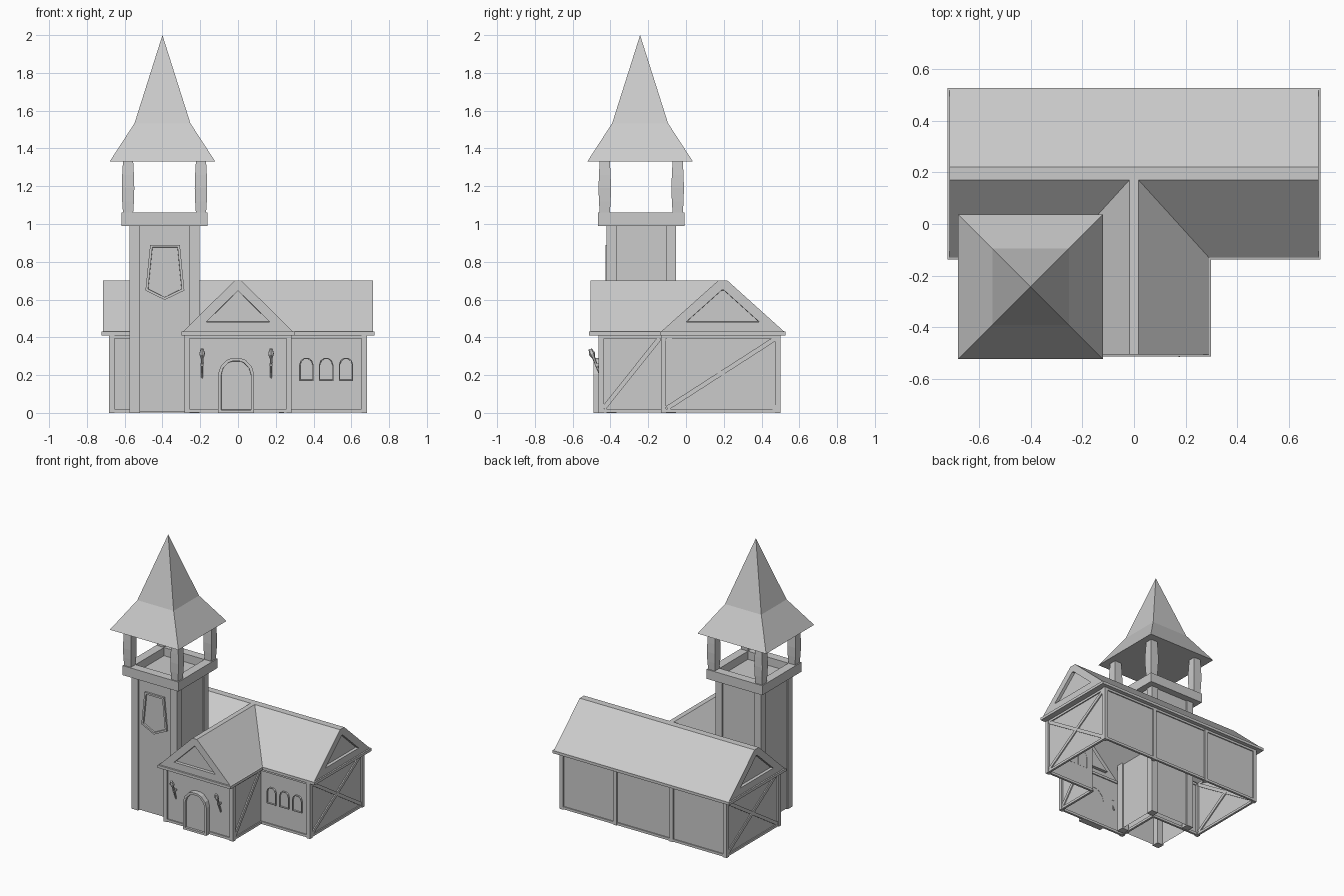
import bpy, bmesh
from mathutils import Vector, Matrix

if "Cube" in bpy.data.objects:
    bpy.data.objects.remove(bpy.data.objects["Cube"])


def finish(name, bm, normals=True):
    if normals:
        bmesh.ops.recalc_face_normals(bm, faces=bm.faces[:])
    me = bpy.data.meshes.new(name)
    bm.to_mesh(me)
    bm.free()
    ob = bpy.data.objects.new(name, me)
    bpy.context.collection.objects.link(ob)
    return ob


def beams(name, items):
    """Each item: start, end, face normal, width, depth."""
    bm = bmesh.new()
    for p, q, n, w, t in items:
        p, q, n = Vector(p), Vector(q), Vector(n)
        d = (q - p).normalized()
        m = Matrix((n * t, d.cross(n) * w, q - p)).transposed().to_4x4()
        m.translation = (p + q) / 2
        bmesh.ops.create_cube(bm, size=1, matrix=m)
    return finish(name, bm)


def loft(bm, rings):
    loops = [[bm.verts.new(p) for p in r] for r in rings]
    for a, b in zip(loops, loops[1:]):
        for i in range(len(a)):
            j = (i + 1) % len(a)
            bm.faces.new((a[i], a[j], b[j], b[i]))
    return loops


def square(cx, cy, h, z):
    return [(cx + sx * h, cy + sy * h, z) for sx, sy in ((-1, -1), (1, -1), (1, 1), (-1, 1))]


def recess(bm, face, rim, depth):
    bmesh.ops.inset_individual(bm, faces=[face], thickness=rim, use_even_offset=True)
    bmesh.ops.inset_individual(bm, faces=[face], thickness=0.001, depth=-depth, use_even_offset=True)


def framed_panel(name, pts, y_wall, y_front, rim, sink):
    """Raised outline on a front wall, with a sunken panel."""
    bm = bmesh.new()
    loops = loft(bm, [[(x, y, z) for x, z in pts] for y in (y_wall, y_front)])
    face = bm.faces.new(loops[1])
    bm.normal_update()
    if face.normal.y > 0:
        face.normal_flip()
    recess(bm, face, rim, sink)
    return finish(name, bm)


def arch(cx, h, z0, z1, z2, cut):
    """Doorway outline with a faceted head."""
    right = [(h, z0), (h, z1)] + cut + [(cut[-1][0] * 0.45, z2)]
    return [(cx + x, z) for x, z in right] + [(cx - x, z) for x, z in reversed(right)]


def tee(hx, wx, yf, yh, yb, z):
    return [(-hx, yb, z), (-hx, yh, z), (-wx, yh, z), (-wx, yf, z),
            (wx, yf, z), (wx, yh, z), (hx, yh, z), (hx, yb, z)]


# T-shaped hall and porch walls, open underneath
WALL = (0.67, 0.272, -0.452, -0.12, 0.49)
EAVE = (0.722, 0.298, -0.513, -0.138, 0.527)
ROOF = (0.714, 0.29, -0.505, -0.13, 0.518)
bm = bmesh.new()
loft(bm, [tee(*WALL, 0.005), tee(*WALL, 0.41)])
finish("hall_walls", bm)

# Eave band and joined gable roofs
bm = bmesh.new()
rim = loft(bm, [tee(*WALL, 0.41), tee(*EAVE, 0.41), tee(*EAVE, 0.43), tee(*ROOF, 0.432)])[-1]
Z = 0.70
front, back, wing = {}, {}, {}
for s in (-1, 1):
    front[s] = bm.verts.new((s * 0.714, 0.17, Z))
    back[s] = bm.verts.new((s * 0.714, 0.22, Z))
    wing[s] = (bm.verts.new((s * 0.018, -0.505, Z)), bm.verts.new((s * 0.018, 0.17, Z)))
bl, fl, vl, pl, pr, vr, fr, br = rim
# slopes and flat ridges
for vs in ((fl, vl, wing[-1][1], front[-1]), (fr, front[1], wing[1][1], vr),
           (vl, pl, wing[-1][0], wing[-1][1]), (pr, vr, wing[1][1], wing[1][0]),
           (wing[-1][0], wing[1][0], wing[1][1], wing[-1][1]),
           (front[-1], wing[-1][1], wing[1][1], front[1], back[1], back[-1]),
           (bl, back[-1], back[1], br)):
    bm.faces.new(vs)
gables = [bm.faces.new(v) for v in ((bl, fl, front[-1], back[-1]), (fr, br, back[1], front[1]),
                                    (pl, pr, wing[1][0], wing[-1][0]))]
bmesh.ops.recalc_face_normals(bm, faces=bm.faces[:])
bm.normal_update()
for g, out in zip(gables, ((-1, 0, 0), (1, 0, 0), (0, -1, 0))):
    if g.normal.dot(Vector(out)) < 0:
        bmesh.ops.reverse_faces(bm, faces=bm.faces[:])
        bm.normal_update()
    recess(bm, g, 0.05, 0.022)
finish("roof", bm, False)

# Timber frame: corner posts, back posts, sills and top plates
posts = [(s * 0.668, y) for s in (-1, 1) for y in (-0.119, 0.486)]
posts += [(s * 0.27, -0.449) for s in (-1, 1)] + [(s * 0.23, 0.486) for s in (-1, 1)]
beams("wall_posts", [((x, y, 0), (x, y, 0.41), (1, 0, 0), 0.028, 0.028) for x, y in posts])
rails = []
for z in (0.012, 0.403):
    o = tee(*WALL, z)
    for p, q in zip(o, o[1:] + o[:1]):
        n = (Vector(q) - Vector(p)).normalized().cross(Vector((0, 0, 1)))
        rails.append((p, q, n, 0.018, 0.016))
beams("wall_rails", rails)

# Diagonal braces on the ends and porch sides
braces = []
for s in (-1, 1):
    n = (1, 0, 0)
    x = s * 0.67
    braces += [((x, -0.10, 0.025), (x, 0.475, 0.395), n, 0.024, 0.016),
               ((x, -0.10, 0.395), (x, 0.475, 0.025), n, 0.024, 0.014)]
    x = s * 0.272
    braces.append(((x, -0.435, 0.025), (x, -0.14, 0.395), n, 0.024, 0.016))
beams("wall_braces", braces)

# Door and windows
framed_panel("door", arch(-0.01, 0.095, 0, 0.205, 0.29, [(0.083, 0.245), (0.05, 0.28)]),
             -0.45, -0.49, 0.016, 0.015)
for i, x in enumerate((0.362, 0.467, 0.572)):
    framed_panel("window_%d" % (i + 1), arch(x, 0.038, 0.17, 0.255, 0.29, [(0.03, 0.278)]),
                 -0.119, -0.132, 0.005, 0.009)

# Torches leaning out from the porch wall
for side, x in (("left", -0.19), ("right", 0.175)):
    bm = bmesh.new()
    a, b = Vector((x, -0.442, 0.17)), Vector((x, -0.507, 0.338))
    rot = (b - a).to_track_quat('Z', 'Y').to_matrix().to_4x4()
    L = (b - a).length
    for t0, t1, r1, r2 in ((0, 0.75, 0.005, 0.008), (0.72, 0.85, 0.009, 0.017), (0.85, 1, 0.017, 0.009)):
        m = Matrix.Translation(a.lerp(b, (t0 + t1) / 2)) @ rot
        bmesh.ops.create_cone(bm, cap_ends=True, segments=6, radius1=r1, radius2=r2,
                              depth=L * (t1 - t0), matrix=m)
    finish("torch_" + side, bm)
beams("torch_brackets", [((x, -0.45, 0.255), (x, -0.482, 0.255), (1, 0, 0), 0.012, 0.016)
                         for x in (-0.19, 0.175)])

# Tower shaft with heavy corner posts
CX, CY = -0.389, -0.237
bm = bmesh.new()
loft(bm, [square(CX, CY, 0.176, 0.005), square(CX, CY, 0.176, 0.99)])
finish("tower_walls", bm)
beams("tower_posts", [((x, y, 0), (x, y, 0.99), (1, 0, 0), 0.054, 0.054)
                      for x, y, _ in square(CX, CY, 0.158, 0)])

# Shield outline on the tower front
framed_panel("tower_shield", [(-0.465, 0.89), (-0.49, 0.648), (-0.388, 0.598),
                              (-0.284, 0.648), (-0.308, 0.89)], -0.412, -0.427, 0.013, 0.011)

# Belfry parapet with sunken floor
bm = bmesh.new()
loops = loft(bm, [square(CX, CY, h, z) for h, z in
                  ((0.228, 0.99), (0.228, 1.06), (0.165, 1.06), (0.165, 1.0))])
bm.faces.new(loops[0])
bm.faces.new(loops[-1])
finish("belfry_parapet", bm)

# Bulging belfry columns
bm = bmesh.new()
for x, y, _ in square(CX, CY, 0.193, 0):
    loft(bm, [square(x, y, h, z) for h, z in
              ((0.027, 1.06), (0.031, 1.12), (0.033, 1.19), (0.031, 1.26), (0.027, 1.33))])
finish("belfry_columns", bm)

# Flared spire
bm = bmesh.new()
loops = loft(bm, [square(-0.40, -0.243, 0.28, 1.33), square(-0.40, -0.243, 0.148, 1.533)])
bm.faces.new(loops[0])
tip = bm.verts.new((-0.40, -0.243, 2.0))
for i in range(4):
    bm.faces.new((loops[1][i], loops[1][(i + 1) % 4], tip))
finish("spire", bm)
